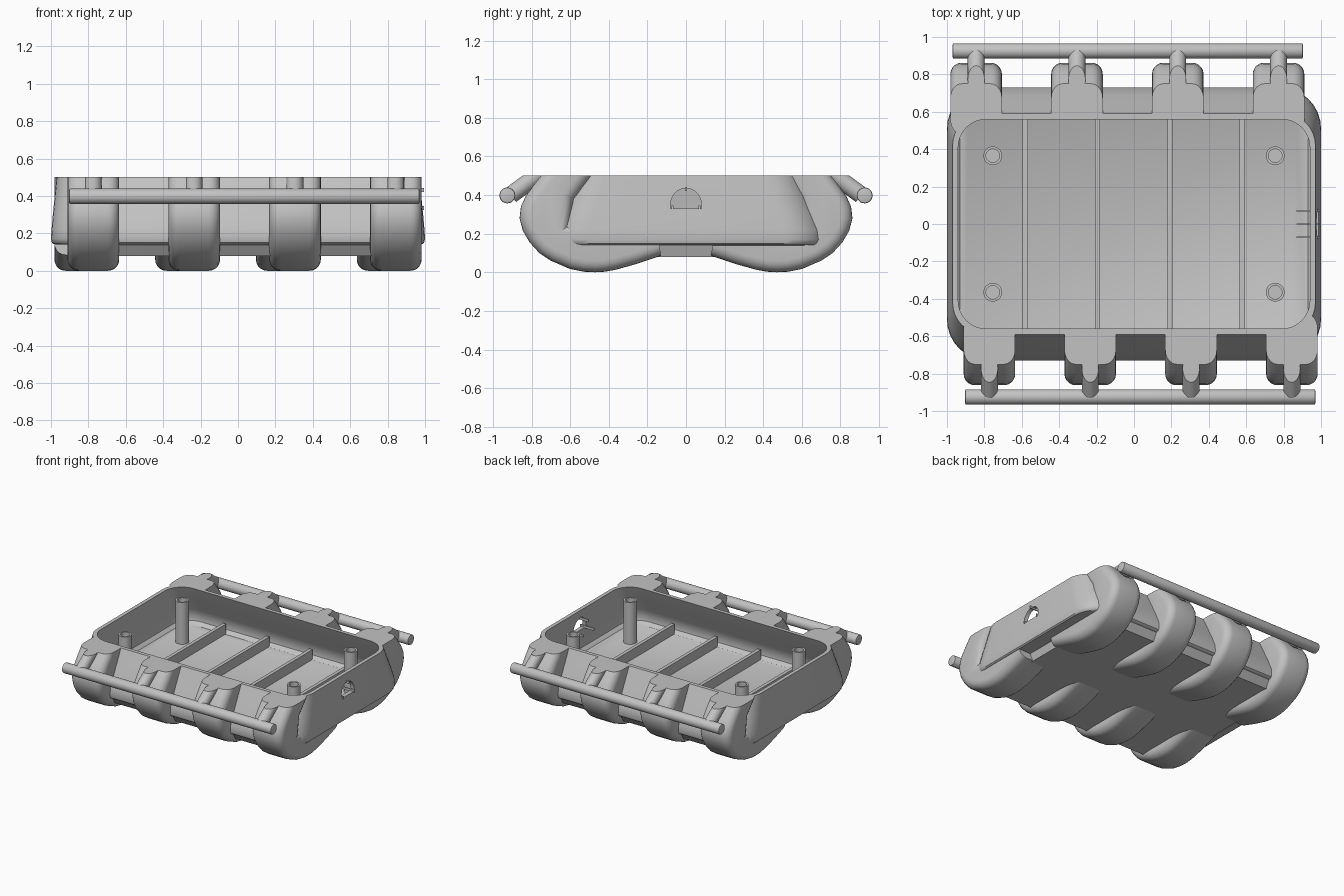
import bpy, bmesh, math
from mathutils import Vector

cube = bpy.data.objects.get("Cube")
if cube:
    bpy.data.objects.remove(cube)

grey = bpy.data.materials.new("plain_grey")
grey.use_nodes = True
colour = (0.54, 0.54, 0.54, 1)
grey.diffuse_color = colour
grey.node_tree.nodes["Principled BSDF"].inputs["Base Color"].default_value = colour


def finish(name, bm, helper=False):
    bmesh.ops.recalc_face_normals(bm, faces=bm.faces)
    mesh = bpy.data.meshes.new(name)
    bm.to_mesh(mesh)
    bm.free()
    ob = bpy.data.objects.new(name, mesh)
    bpy.context.collection.objects.link(ob)
    mesh.materials.append(grey)
    ob.hide_render = helper
    return ob


def rounded_loft(name, rows, helper=False, grow=0):
    """Stack of rounded rectangles, each row is z, half x, half y, corner radius."""
    bm = bmesh.new()
    rings = []
    for z, hx, hy, r in rows:
        ring = []
        for q, (sx, sy) in enumerate([(1, 1), (-1, 1), (-1, -1), (1, -1)]):
            for i in range(9):
                a = (q + i / 8) * math.pi / 2
                ring.append(bm.verts.new((sx * (hx + grow - r) + r * math.cos(a),
                                          sy * (hy + grow - r) + r * math.sin(a), z - grow)))
        rings.append(ring)
    for low, high in zip(rings, rings[1:]):
        for i in range(len(low)):
            j = (i + 1) % len(low)
            bm.faces.new((low[i], low[j], high[j], high[i]))
    bm.faces.new(rings[0])
    bm.faces.new(rings[-1])
    return finish(name, bm, helper)


def prism(name, outline, start, length, bevel=0, helper=False):
    """Extrude a y-z outline along x, optionally rounding the end rims away from y = 0."""
    bm = bmesh.new()
    face = bm.faces.new([bm.verts.new((start, y, z)) for y, z in outline])
    top = bmesh.ops.extrude_face_region(bm, geom=[face])["geom"]
    bmesh.ops.translate(bm, vec=(length, 0, 0),
                        verts=[v for v in top if isinstance(v, bmesh.types.BMVert)])
    bm.normal_update()
    if bevel:
        rims = [e for e in bm.edges if abs(e.verts[0].co.x - e.verts[1].co.x) < 1e-5
                and max(abs(v.co.y) for v in e.verts) > 0.21]
        bmesh.ops.bevel(bm, geom=rims, offset=bevel, segments=5, profile=0.5, affect='EDGES')
    return finish(name, bm, helper)


def box(name, low, high, helper=False):
    outline = [(low[1], low[2]), (high[1], low[2]), (high[1], high[2]), (low[1], high[2])]
    return prism(name, outline, low[0], high[0] - low[0], helper=helper)


def rod(name, a, b, radius, rim=0, sides=32):
    a, b = Vector(a), Vector(b)
    bm = bmesh.new()
    bmesh.ops.create_cone(bm, cap_ends=True, segments=sides, radius1=radius,
                          radius2=radius, depth=(b - a).length)
    if rim:
        edges = [e for e in bm.edges if abs(e.verts[0].co.z - e.verts[1].co.z) < 1e-5]
        bmesh.ops.bevel(bm, geom=edges, offset=rim, segments=2, profile=0.5, affect='EDGES')
    ob = finish(name, bm)
    ob.rotation_mode = 'QUATERNION'
    ob.rotation_quaternion = (b - a).to_track_quat('Z', 'Y')
    ob.location = (a + b) / 2
    return ob


def cut(ob, *cutters):
    for c in cutters:
        m = ob.modifiers.new("cut", 'BOOLEAN')
        m.operation, m.solver, m.object = 'DIFFERENCE', 'EXACT', c


def smooth(ob, angle=35):
    bpy.ops.object.select_all(action='DESELECT')
    ob.select_set(True)
    bpy.context.view_layer.objects.active = ob
    for m in list(ob.modifiers):
        bpy.ops.object.modifier_apply(modifier=m.name)
    bpy.ops.object.shade_smooth_by_angle(angle=math.radians(angle))


# Cutters for the hollow, the flat top and the end port
hollow_rows = [(0.155, 0.93, 0.65, 0.15), (0.18, 0.955, 0.68, 0.15), (0.22, 0.962, 0.685, 0.15),
               (0.28, 0.96, 0.66, 0.15), (0.38, 0.95, 0.61, 0.15), (0.5, 0.94, 0.56, 0.15),
               (0.53, 0.94, 0.56, 0.15)]
hollow = rounded_loft("hollow_cutter", hollow_rows, True)
wide_hollow = rounded_loft("wide_hollow_cutter", hollow_rows, True, 0.012)
flat_top = box("flat_top_cutter", (-2, -2, 0.5), (2, 2, 1), True)
arch = [(0.08 * math.cos(a), 0.35 + 0.085 * math.sin(a))
        for a in [i * math.pi / 16 for i in range(17)]]
port = prism("port_cutter", [(0.08, 0.33)] + arch + [(-0.08, 0.33)], 0.8, 0.4, helper=True)

# Tub with bulging walls and a stepped-in base
tub = rounded_loft("tub", [
    (0.08, 0.86, 0.66, 0.12), (0.138, 0.88, 0.7, 0.14), (0.142, 0.985, 0.715, 0.21),
    (0.15, 0.995, 0.725, 0.22), (0.17, 1.0, 0.73, 0.22), (0.22, 0.997, 0.725, 0.22),
    (0.3, 0.99, 0.69, 0.21), (0.4, 0.98, 0.64, 0.19), (0.5, 0.97, 0.59, 0.17)])
cut(tub, hollow, port)
smooth(tub)

# Legs, arms and rails, the back set being the front set turned half round
leg_outline = [(0.13, 0.085), (0.25, 0.045), (0.36, 0.014), (0.42, 0.003), (0.47, 0),
               (0.53, 0.003), (0.6, 0.017), (0.7, 0.06), (0.76, 0.1), (0.81, 0.155),
               (0.845, 0.215), (0.862, 0.28), (0.855, 0.34), (0.83, 0.395), (0.79, 0.45),
               (0.75, 0.5), (0.65, 0.62), (0.4, 0.62), (0.48, 0.5), (0.58, 0.38),
               (0.6, 0.25), (0.15, 0.25)]
for side, s in (("front", 1), ("back", -1)):
    for n in range(4):
        x = s * (-0.773 + 0.539 * n)
        leg = prism(f"{side}_leg_{n + 1}", [(-s * y, z) for y, z in leg_outline],
                    x - 0.138, 0.276, 0.06)
        cut(leg, flat_top, wide_hollow)
        smooth(leg)
        arm = rod(f"{side}_arm_{n + 1}", (x, -s * 0.68, 0.566), (x, -s * 0.907, 0.4), 0.045)
        cut(arm, flat_top)
        smooth(arm)
    rail = rod(f"{side}_rail", (-s * 0.903, -s * 0.925, 0.398),
               (s * 0.97, -s * 0.925, 0.398), 0.041, 0.008)
    smooth(rail)

# Floor ribs
for n in range(4):
    x = -0.582 + 0.387 * n
    box(f"floor_rib_{n + 1}", (x - 0.014, -0.66, 0.145), (x + 0.014, 0.66, 0.235))

# Hollow screw posts
for sx in (-1, 1):
    for sy in (-1, 1):
        x, y = sx * 0.755, sy * 0.365
        end = "left" if sx > 0 else "right"
        name = f"screw_post_{'back' if sy > 0 else 'front'}_{end}"
        post = rod(name, (x, y, 0.145), (x, y, 0.493), 0.05)
        bore = rod("bore_cutter_" + name, (x, y, 0.2), (x, y, 0.6), 0.036)
        bore.hide_render = True
        cut(post, bore)
        smooth(post)

# Thin prongs around the end port
for n, (y, z) in enumerate([(-0.07, 0.335), (0, 0.432), (0.07, 0.335)]):
    box(f"port_prong_{n + 1}", (0.87, y - 0.004, z - 0.01), (0.995, y + 0.004, z + 0.01))

# Cutters are no longer needed once the cuts are applied
for ob in list(bpy.data.objects):
    if "cutter" in ob.name:
        bpy.data.objects.remove(ob)
